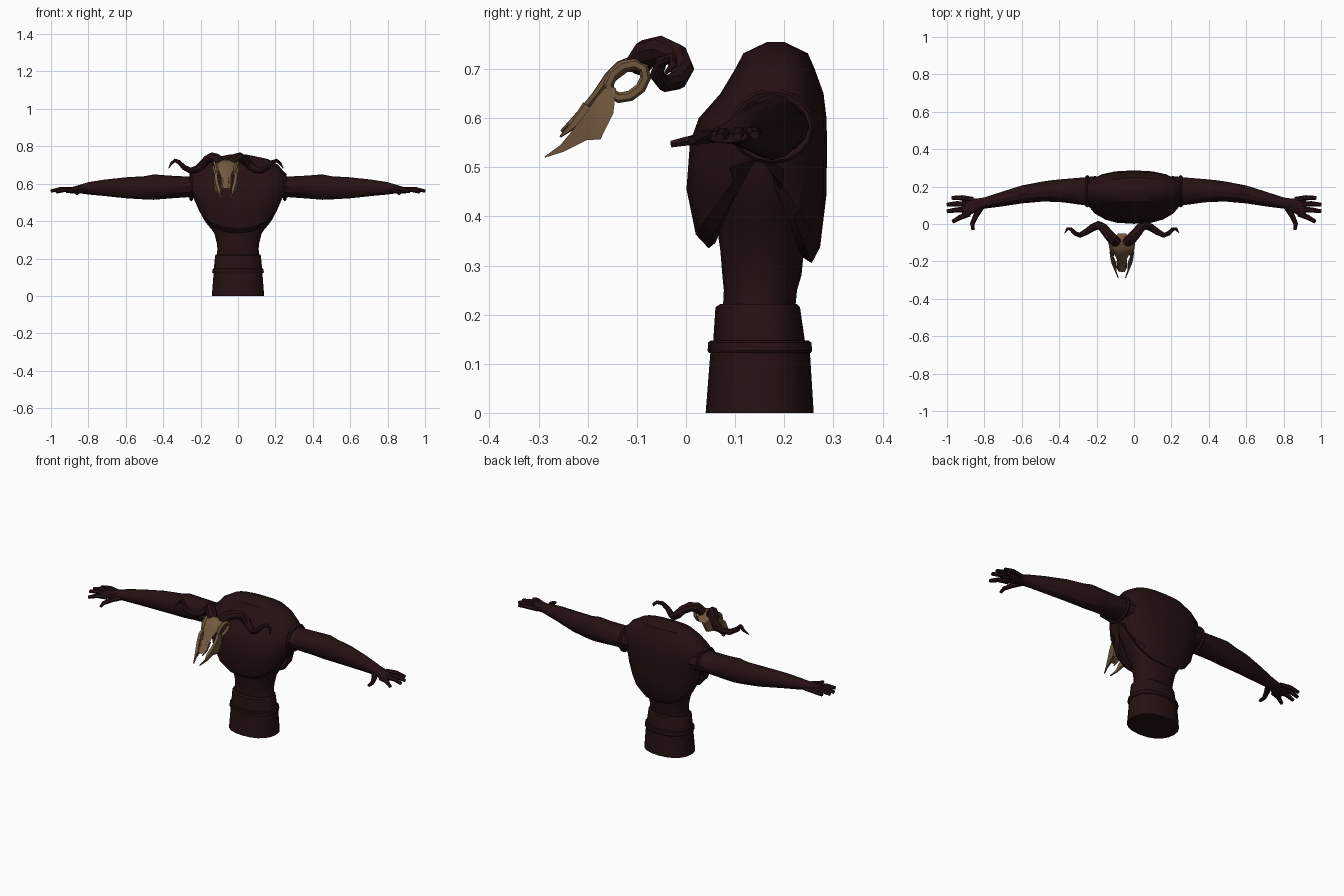
import bpy, bmesh, math
from mathutils import Vector

cube = bpy.data.objects.get("Cube")
if cube:
    bpy.data.objects.remove(cube)


def material(name, rgb):
    mat = bpy.data.materials.new(name)
    mat.use_nodes = True
    mat.diffuse_color = (*rgb, 1)
    mat.node_tree.nodes["Principled BSDF"].inputs["Base Color"].default_value = (*rgb, 1)
    return mat


DARK = material("dark maroon", (0.019, 0.0056, 0.006))
BONE = material("old bone", (0.17, 0.1, 0.048))
parts = []


def finish(name, bm, mat):
    bmesh.ops.recalc_face_normals(bm, faces=bm.faces)
    mesh = bpy.data.meshes.new(name)
    bm.to_mesh(mesh)
    bm.free()
    mesh.materials.append(mat)
    ob = bpy.data.objects.new(name, mesh)
    bpy.context.collection.objects.link(ob)
    parts.append(ob)
    return ob


def loft(name, rings, mat, closed=False, bottom_cap=True):
    """Skin a row of point rings; closed joins the last ring to the first."""
    bm = bmesh.new()
    rows = [[bm.verts.new(p) for p in ring] for ring in rings]
    n = len(rows[0])
    pairs = list(zip(rows, rows[1:]))
    if closed:
        pairs.append((rows[-1], rows[0]))
    for a, b in pairs:
        for i in range(n):
            j = (i + 1) % n
            bm.faces.new((a[i], a[j], b[j], b[i]))
    if not closed:
        bm.faces.new(rows[-1])
        if bottom_cap:
            bm.faces.new(rows[0])
    return finish(name, bm, mat)


def signed_power(v, p):
    return math.copysign(abs(v) ** p, v)


def body_ring(half_x, front, back, height, n=20, power=0.8):
    """Rounded ring; height is a number or a function of the front/back factor."""
    ring = []
    for i in range(n):
        a = math.tau * i / n
        c, s = signed_power(math.cos(a), power), signed_power(math.sin(a), power)
        z = height(math.sin(a)) if callable(height) else height
        ring.append((half_x * c, (front + back) / 2 + (back - front) / 2 * s, z))
    return ring


def tube(name, path, radii, mat, sides=7, flat=1.0, closed=False):
    """Tapered tube along a path."""
    pts = [Vector(p) for p in path]
    count = len(pts)
    rings = []
    for k, p in enumerate(pts):
        if closed:
            t = pts[(k + 1) % count] - pts[k - 1]
        else:
            t = pts[min(k + 1, count - 1)] - pts[max(k - 1, 0)]
        t.normalize()
        ref = Vector((1, 0, 0)) if abs(t.x) < 0.5 and closed else Vector((0, 0, 1))
        if abs(t.dot(ref)) > 0.95:
            ref = Vector((0, 1, 0))
        u = t.cross(ref).normalized()
        v = u.cross(t)
        r = radii[k] if isinstance(radii, (list, tuple)) else radii
        rings.append([p + r * (u * math.cos(a) + v * flat * math.sin(a))
                      for a in (math.tau * i / sides for i in range(sides))])
    return loft(name, rings, mat, closed=closed)


# Lower garment, band and waist
def stack(name, rows):
    loft(name, [body_ring(h, f, b, z, power=0.9) for z, h, f, b in rows], DARK)


stack("skirt", [(0, .14, .04, .26), (.128, .13, .05, .252)])
stack("hip_band", [(.122, .135, .046, .254), (.127, .138, .044, .257),
                   (.143, .136, .045, .255), (.147, .132, .05, .25)])
stack("waist_wrap", [(.14, .13, .055, .243), (.215, .122, .06, .232), (.222, .118, .07, .225)])
stack("torso", [(.21, .115, .075, .222), (.25, .11, .077, .226), (.28, .113, .074, .235),
                (.33, .125, .07, .24), (.40, .165, .06, .25), (.5, .22, .055, .25),
                (.6, .23, .06, .25)])

# Hooded mantle: the hem hangs low at front and back and rises at the sides
def hem(drop):
    return lambda s: .52 - drop * abs(s) * (.215 if s > 0 else .185)


mantle = [body_ring(.2, .06, .235, hem(.94)), body_ring(.205, .046, .256, hem(1)),
          body_ring(.22, .02, .273, hem(.85)), body_ring(.235, .001, .286, hem(.35))]
for z, h, f, b in [(.55, .25, .008, .287), (.6, .262, .026, .286), (.65, .257, .07, .28),
                   (.7, .215, .1, .262), (.732, .16, .117, .248), (.755, .05, .165, .2)]:
    mantle.append(body_ring(h, f, b, z))
loft("mantle", mantle, DARK, bottom_cap=False)

# Arms and hands: x, centre y, centre z, half depth, half height
ARM = [(.2, .175, .585, .082, .066), (.27, .175, .583, .074, .055), (.38, .178, .582, .062, .062),
       (.45, .176, .582, .057, .068), (.5, .172, .578, .053, .062), (.6, .158, .578, .048, .056),
       (.72, .13, .578, .038, .043), (.8, .112, .575, .03, .033), (.84, .102, .572, .034, .024),
       (.88, .09, .566, .045, .018), (.92, .083, .563, .042, .013)]
FINGERS = {"little": [(.86, .13, .57), (.92, .14, .572), (.975, .14, .565)],
           "ring": [(.89, .105, .568), (.95, .108, .572), (1, .104, .562)],
           "middle": [(.89, .078, .566), (.95, .075, .57), (1, .068, .56)],
           "index": [(.88, .055, .563), (.93, .035, .566), (.97, .012, .555)],
           "thumb": [(.81, .1, .565), (.845, .045, .56), (.865, .0, .553), (.86, -.03, .547)]}
for side, s in (("left", 1), ("right", -1)):
    rings = [[(s * x, y + ry * math.cos(a), z + rz * math.sin(a))
              for a in (math.tau * i / 12 for i in range(12))] for x, y, z, ry, rz in ARM]
    loft(side + "_arm", rings, DARK)
    # raised armhole edge of the mantle
    edge = [(s * .25, .175 + .078 * math.cos(a), .583 + .068 * math.sin(a))
            for a in (math.tau * i / 16 for i in range(16))]
    tube(side + "_armhole_edge", edge, .009, DARK, 5, closed=True)
    for name, path in FINGERS.items():
        radii = [.016, .015, .012, .009] if name == "thumb" else [.015, .014, .01]
        tube(f"{side}_{name}_finger", [(s * x, y, z) for x, y, z in path], radii, DARK, 6, .85)

# Floating horned skull, built around its own centre line
MID = -.065


# Brow and nose plate: y, z of its upper edge, half width, thickness
PLATE = [(-.085, .705, .035, .05), (-.108, .728, .052, .05), (-.14, .715, .058, .03),
         (-.165, .69, .045, .025), (-.19, .652, .028, .02), (-.22, .615, .024, .016),
         (-.256, .575, .012, .006)]
rings = []
for y, z, w, th in PLATE:
    dy, dz = th * .7, -th * .7
    rings.append([(MID + w * fx, y + dy * d, z + dz * d)
                  for fx, d in ((-1, .45), (-.5, .05), (0, 0), (.5, .05), (1, .45), (.6, 1), (-.6, 1))])
loft("skull_brow_and_nose", rings, BONE)

# Cheek outline (offset x, y, z): pairs of upper and lower edge points
CHEEK = [((.055, -.158, .668), (.058, -.142, .66)), ((.062, -.18, .645), (.066, -.148, .61)),
         ((.056, -.208, .605), (.06, -.174, .557)), ((.045, -.235, .57), (.048, -.203, .555)),
         ((.036, -.256, .545), (.036, -.248, .532)), ((.022, -.289, .521), (.023, -.286, .52))]
HORN = [(.025, -.1, .705), (.05, -.08, .733), (.075, -.052, .741), (.1, -.02, .728),
        (.125, -.006, .7), (.155, -.018, .677), (.19, -.042, .67), (.225, -.06, .688),
        (.25, -.05, .715), (.272, -.028, .724), (.29, -.025, .71), (.306, -.048, .683)]
HORN_R = [.026, .029, .027, .025, .023, .02, .017, .014, .012, .01, .008, .002]
for side, s in (("left", 1), ("right", -1)):
    rings = []
    for up, low in CHEEK:
        inner = .016 if up[1] > -.25 else .006
        rings.append([(MID + s * (x - d), y, z) for (x, y, z), d in
                      ((up, 0), (low, 0), (low, inner), (up, inner))])
    loft(side + "_cheek", rings, BONE)
    # eye socket rim, open from side to side
    socket = []
    for i in range(10):
        a = math.tau * i / 10
        u, v = .042 * math.cos(a), .03 * math.sin(a)
        socket.append((MID + s * (.055 + .008 * math.cos(a)),
                       -.12 + .8 * u - .6 * v, .676 + .6 * u + .8 * v))
    tube(side + "_eye_socket", socket, .011, BONE, 6, closed=True)
    tube(side + "_tooth", [(MID + s * .018, -.2, .625), (MID + s * .02, -.23, .585),
                           (MID + s * .014, -.256, .562)], [.012, .009, .002], BONE, 5)
    tube(side + "_horn", [(MID + s * x, y, z) for x, y, z in HORN], HORN_R, DARK, 8)

# Smooth the soft forms, keep the creases
bpy.ops.object.select_all(action='DESELECT')
for ob in parts:
    ob.select_set(True)
bpy.context.view_layer.objects.active = parts[0]
bpy.ops.object.shade_smooth_by_angle(angle=math.radians(30))
